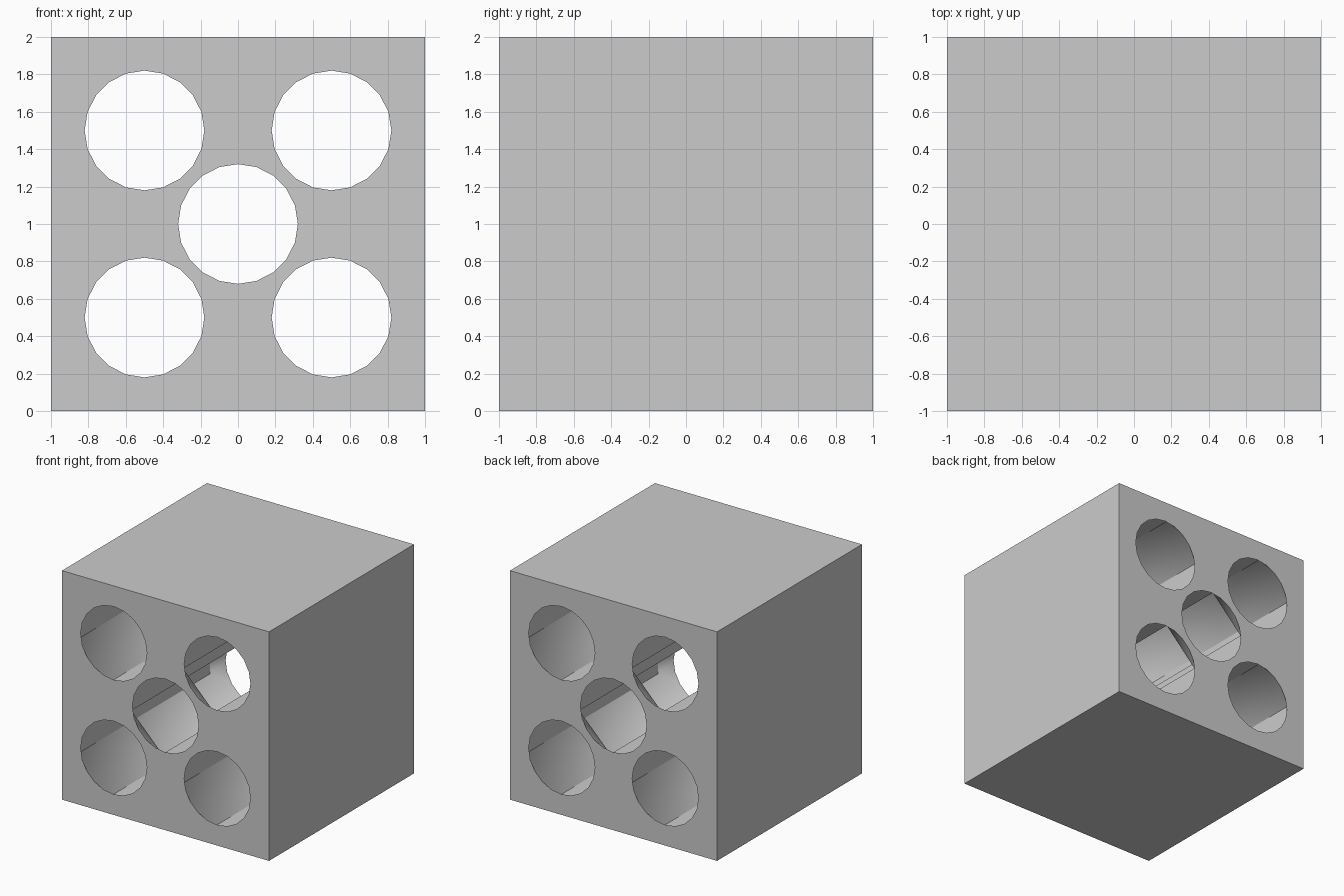
import bpy, bmesh
from math import cos, sin, tau

if "Cube" in bpy.data.objects:
    bpy.data.objects.remove(bpy.data.objects["Cube"], do_unlink=True)

RADIUS = 0.32       # round opening
SIDES = 20
WIDE, FLAT = 0.4, 0.1   # half width of a channel and of its straight sides
INNER = 0.9         # y where the openings have widened into the channels
CORNERS = [(sx, sz) for sx in (-1, 1) for sz in (-1, 1)]
CENTRES = [(0, 1)] + [(sx / 2, 1 + sz / 2) for sx, sz in CORNERS]

grey = bpy.data.materials.new("mid grey")
grey.use_nodes = True
grey.diffuse_color = (0.6, 0.6, 0.6, 1)
grey.node_tree.nodes["Principled BSDF"].inputs["Base Color"].default_value = (0.6, 0.6, 0.6, 1)

bm = bmesh.new()


def add_face(*points):
    bm.faces.new([bm.verts.new(p) for p in points])


def add_wall(a, b, depth):
    """Flat wall running from front to back over the x-z segment a-b."""
    add_face((a[0], -depth, a[1]), (b[0], -depth, b[1]),
             (b[0], depth, b[1]), (a[0], depth, a[1]))


def loop_edges(points, y):
    verts = [bm.verts.new((x, y, z)) for x, z in points]
    return [bm.edges.new((v, verts[i - 1])) for i, v in enumerate(verts)]


def ring(cx, cz):
    return [(cx + RADIUS * cos(tau * i / SIDES), cz + RADIUS * sin(tau * i / SIDES))
            for i in range(SIDES)]


def octagon(cx, cz):
    """Two points per quadrant, anticlockwise from +x."""
    points = []
    for dx, dz in ((1, 0), (0, 1), (-1, 0), (0, -1)):
        for side in (-1, 1):
            points.append((cx + dx * WIDE - dz * side * FLAT,
                           cz + dz * WIDE + dx * side * FLAT))
    return points


# Outer sides of the block
square = [(-1, 0), (1, 0), (1, 2), (-1, 2)]
for i in range(4):
    add_wall(square[i - 1], square[i], 1)

# Front and back plates with round openings
for y in (-1, 1):
    edges = loop_edges(square, y)
    for centre in CENTRES:
        edges += loop_edges(ring(*centre), y)
    bmesh.ops.triangle_fill(bm, edges=edges, use_beauty=True, normal=(0, y, 0))

for cx, cz in CENTRES:
    circle, octo = ring(cx, cz), octagon(cx, cz)

    # Openings widening from round to eight-sided
    for s in (-1, 1):
        def outer(i):
            x, z = circle[i % SIDES]
            return (x, s, z)

        def inner(i):
            x, z = octo[i % 8]
            return (x, s * INNER, z)

        for q in range(4):
            k = 5 * q
            a, b = inner(2 * q + 1), inner(2 * q + 2)
            add_face(inner(2 * q), a, outer(k))
            add_face(a, outer(k + 1), outer(k))
            add_face(a, outer(k + 2), outer(k + 1))
            add_face(a, b, outer(k + 3), outer(k + 2))
            add_face(b, outer(k + 4), outer(k + 3))
            add_face(b, outer(k + 5), outer(k + 4))

    # Channel walls, left open where a channel meets the middle one
    for i in range(8):
        a, b = octo[i], octo[(i + 1) % 8]
        mx, mz = (a[0] + b[0]) / 2, (a[1] + b[1]) / 2
        shared = i % 2 == 1 and abs(abs(mx) + abs(mz - 1) - 0.5) < 0.01
        if not shared:
            add_wall(a, b, INNER)

bmesh.ops.remove_doubles(bm, verts=bm.verts, dist=0.0005)
bmesh.ops.recalc_face_normals(bm, faces=bm.faces)
mesh = bpy.data.meshes.new("perforated_block")
bm.to_mesh(mesh)
bm.free()
mesh.materials.append(grey)
block = bpy.data.objects.new("perforated_block", mesh)
bpy.context.collection.objects.link(block)

bpy.ops.object.select_all(action='DESELECT')
bpy.context.view_layer.objects.active = block
block.select_set(True)
bpy.ops.object.shade_smooth_by_angle(angle=0.52)
